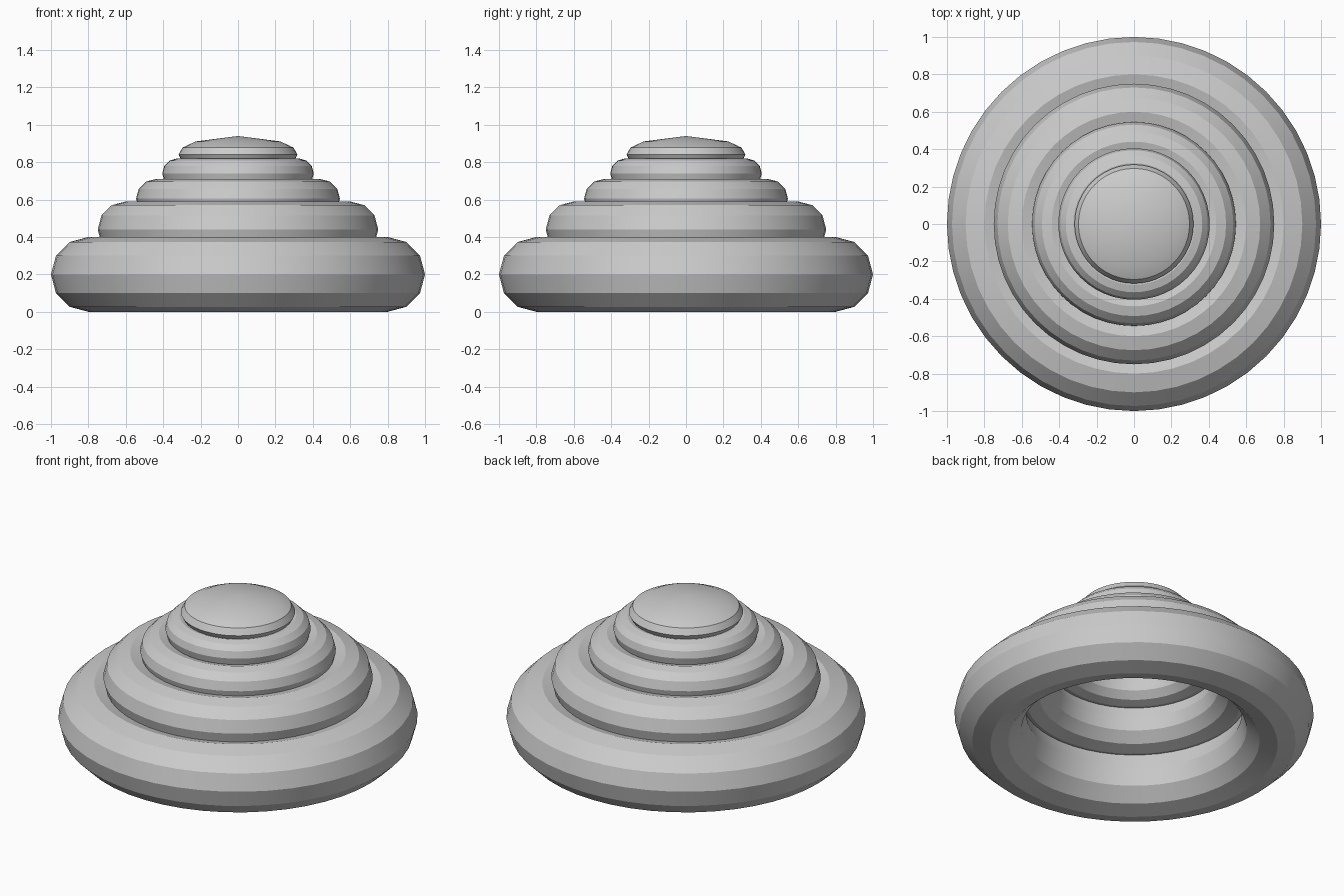
import bpy, bmesh, math

if "Cube" in bpy.data.objects:
    bpy.data.objects.remove(bpy.data.objects["Cube"])

SEGMENTS = 48


def finish(obj):
    bpy.ops.object.select_all(action='DESELECT')
    obj.select_set(True)
    bpy.context.view_layer.objects.active = obj
    bpy.ops.object.shade_smooth_by_angle(angle=math.radians(29))


# Stacked rings: name, major radius, tube radius, centre height
rings = [
    ("base_ring", 0.80, 0.20, 0.20),
    ("lower_ring", 0.60, 0.15, 0.44),
    ("middle_ring", 0.44, 0.105, 0.605),
    ("upper_ring", 0.325, 0.08, 0.74),
]
for name, major, minor, z in rings:
    bpy.ops.mesh.primitive_torus_add(
        major_radius=major, minor_radius=minor,
        major_segments=SEGMENTS, minor_segments=12, location=(0, 0, z))
    ring = bpy.context.object
    ring.name = name
    finish(ring)

# Flattened cap with a shallow peak, lathed from a half profile
half = [(0.0, 0.10), (0.226, 0.071), (0.297, 0.038), (0.318, 0.0)]
profile = half + [(r, -h) for r, h in reversed(half[:-1])]
bm = bmesh.new()
verts = [bm.verts.new((r, 0, h)) for r, h in profile]
edges = [bm.edges.new(pair) for pair in zip(verts, verts[1:])]
bmesh.ops.spin(bm, geom=verts + edges, cent=(0, 0, 0), axis=(0, 0, 1),
               angle=math.tau, steps=SEGMENTS, use_merge=True)
bmesh.ops.remove_doubles(bm, verts=bm.verts, dist=1e-4)
bmesh.ops.recalc_face_normals(bm, faces=bm.faces)
mesh = bpy.data.meshes.new("top_cap")
bm.to_mesh(mesh)
bm.free()
cap = bpy.data.objects.new("top_cap", mesh)
cap.location.z = 0.84
bpy.context.collection.objects.link(cap)
finish(cap)
